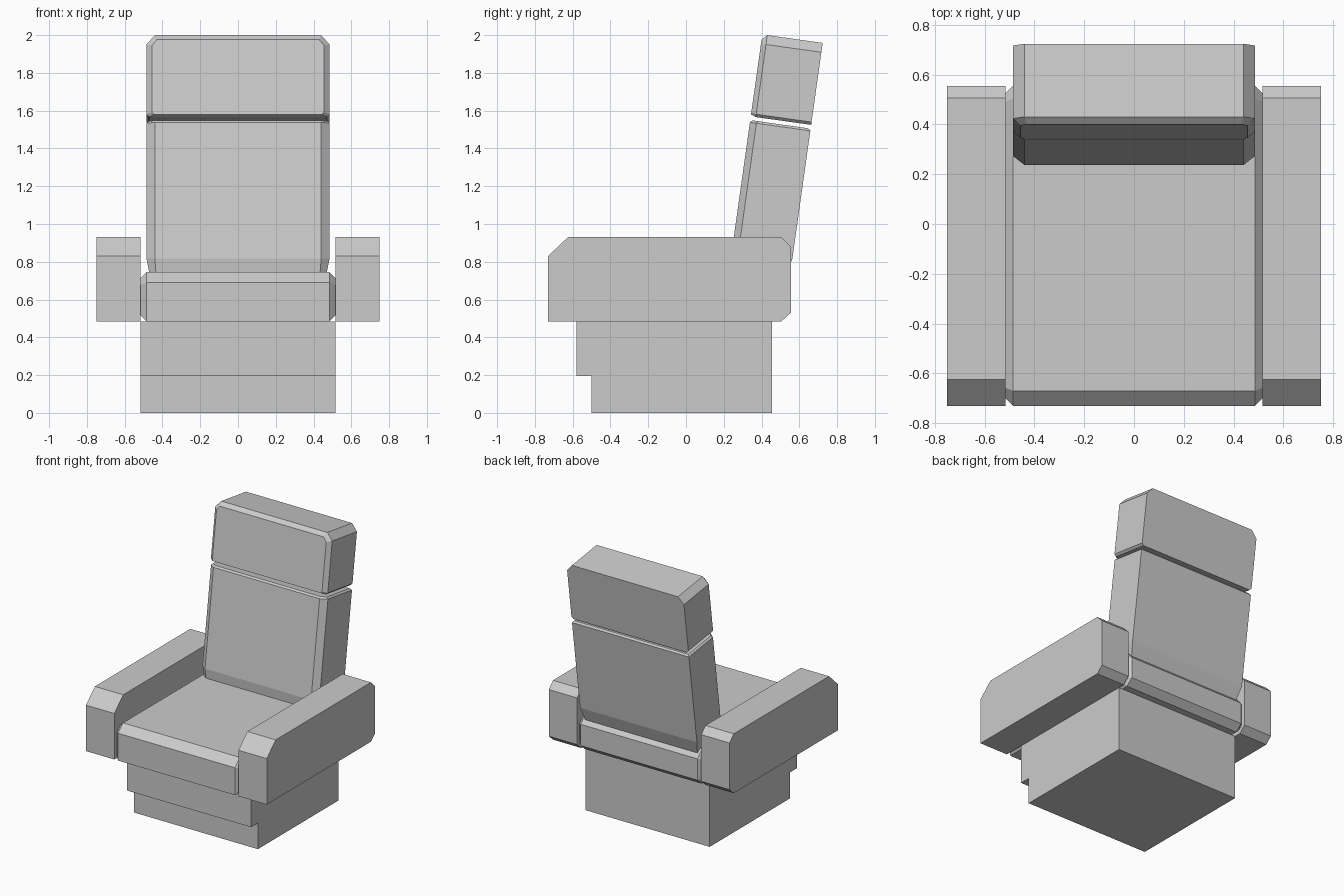
import bpy, bmesh
from math import sin, cos, tan, radians
from mathutils import Vector

cube = bpy.data.objects.get("Cube")
if cube:
    bpy.data.objects.remove(cube, do_unlink=True)

grey = bpy.data.materials.new("plain grey")
grey.use_nodes = True
color = (0.6, 0.6, 0.6, 1)
grey.diffuse_color = color
grey.node_tree.nodes["Principled BSDF"].inputs["Base Color"].default_value = color


def loft(name, rings):
    """Skin equal-sized rings of points and cap both ends."""
    bm = bmesh.new()
    loops = [[bm.verts.new(p) for p in ring] for ring in rings]
    n = len(loops[0])
    for a, b in zip(loops, loops[1:]):
        for i in range(n):
            j = (i + 1) % n
            bm.faces.new((a[i], a[j], b[j], b[i]))
    bm.faces.new(loops[0])
    bm.faces.new(loops[-1])
    bmesh.ops.recalc_face_normals(bm, faces=bm.faces[:])
    mesh = bpy.data.meshes.new(name)
    bm.to_mesh(mesh)
    bm.free()
    mesh.materials.append(grey)
    obj = bpy.data.objects.new(name, mesh)
    bpy.context.collection.objects.link(obj)
    return obj


def inset(profile, amount):
    """Move every edge of a convex 2D profile inward."""
    pts = [Vector(p) for p in profile]
    center = sum(pts, Vector((0, 0))) / len(pts)
    out = []
    for i, p in enumerate(pts):
        normals = []
        for q in (p - pts[i - 1], pts[(i + 1) % len(pts)] - p):
            nrm = Vector((-q.y, q.x)).normalized()
            normals.append(nrm if nrm.dot(center - p) > 0 else -nrm)
        a, b = normals
        out.append(p + (a + b) * amount / (1 + a.dot(b)))
    return out


def side_ring(profile, x):
    return [(x, p[0], p[1]) for p in profile]


# Stepped base
base = [(-.5, 0), (.455, 0), (.455, .485), (-.58, .485), (-.58, .195), (-.5, .195)]
loft("base", [side_ring(base, x) for x in (-.515, .515)])

# Seat cushion with chamfered sides
seat = [(-.73, .485), (-.73, .69), (-.67, .745), (.505, .745),
        (.555, .69), (.555, .53), (.505, .485)]
edge = inset(seat, .03)
loft("seat", [side_ring(edge, -.515), side_ring(seat, -.485),
              side_ring(seat, .485), side_ring(edge, .515)])

# Armrests
arm = [(-.73, .485), (-.73, .83), (-.625, .93), (.505, .93),
       (.555, .88), (.555, .53), (.505, .485)]
for side, name in ((1, "left_armrest"), (-1, "right_armrest")):
    loft(name, [side_ring(arm, side * x) for x in (.515, .75)])

# Reclined parts share one tilted frame: x, depth, height
TILT = radians(8)


def reclined(x, d, h):
    return (x, .34 + d * cos(TILT) + h * sin(TILT), 1.55 - d * sin(TILT) + h * cos(TILT))


# Backrest: chamfered front corners, tapered level foot, small top chamfer
section = [(-.44, 0), (.44, 0), (.485, .035), (.485, .323), (-.485, .323), (-.485, .035)]
rings = []
for h, amount, level in ((-.86, .025, 1), (-.74, 0, 1), (-.012, 0, 0), (0, .012, 0)):
    rings.append([reclined(x, d, h + level * d * tan(TILT))
                  for x, d in inset(section, amount)])
loft("backrest", rings)

# Headrest: cut upper corners and a chamfered front
half = [(.47, .02), (.485, .035), (.485, .408), (.44, .458)]
front_half = [(.445, .03), (.455, .042), (.455, .4), (.43, .43)]


def mirrored(points, d):
    full = points + [(-x, h) for x, h in reversed(points)]
    return [reclined(x, d, h) for x, h in full]


loft("headrest", [mirrored(front_half, 0), mirrored(half, .027), mirrored(half, .323)])
